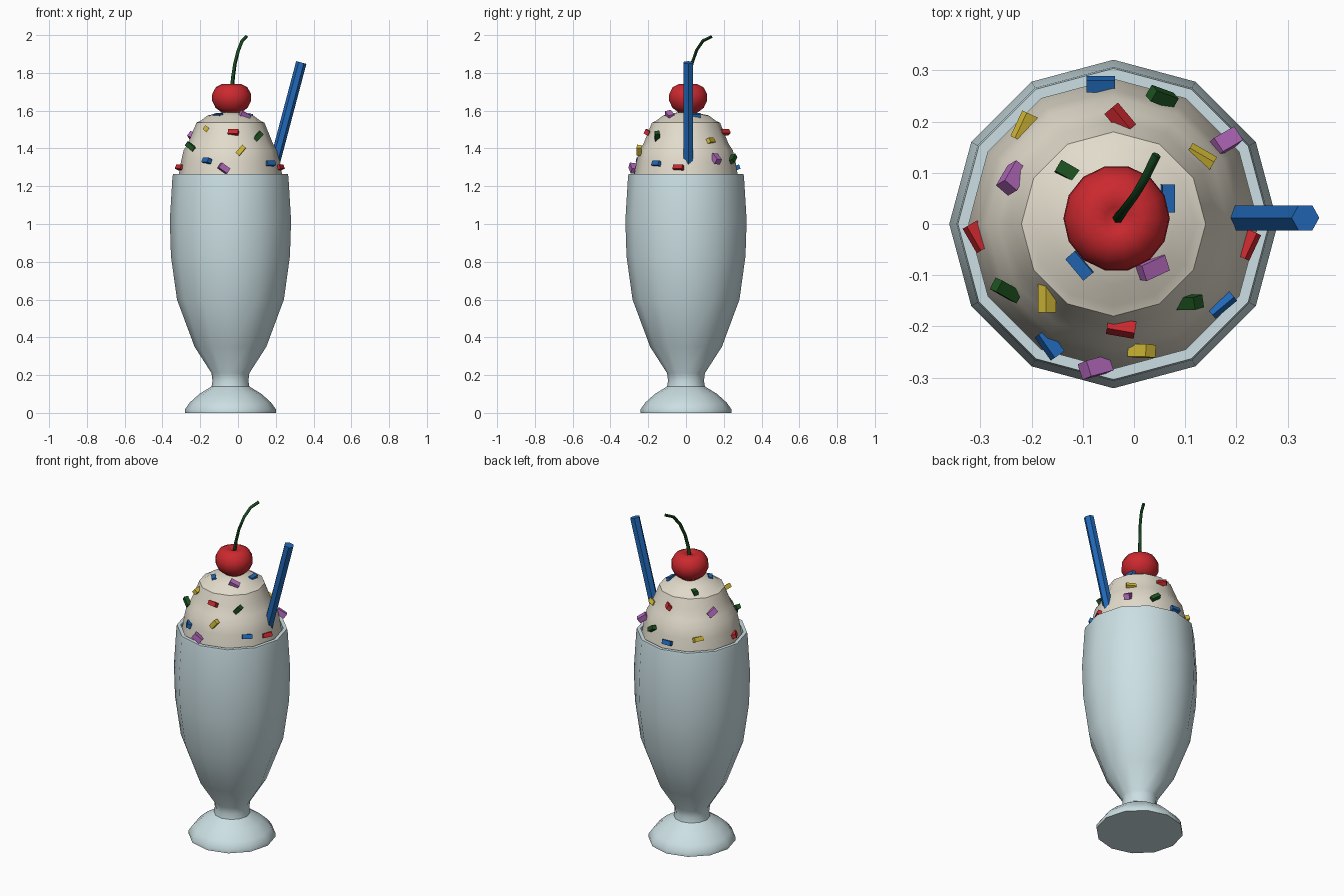
import bpy, bmesh, math
from mathutils import Vector, Matrix

if "Cube" in bpy.data.objects:
    bpy.data.objects.remove(bpy.data.objects["Cube"])

CX = -0.04  # axis of the glass


def material(name, r, g, b):
    m = bpy.data.materials.new(name)
    m.diffuse_color = (r, g, b, 1)
    m.use_nodes = True
    m.node_tree.nodes["Principled BSDF"].inputs["Base Color"].default_value = m.diffuse_color
    return m


GLASS = material("pale_glass", 0.60, 0.74, 0.77)
CREAM = material("cream", 0.76, 0.71, 0.60)
RED = material("cherry_red", 0.60, 0.022, 0.028)
STEM = material("stem_green", 0.008, 0.065, 0.014)
BLUE = material("blue", 0.015, 0.14, 0.48)
GREEN = material("green", 0.012, 0.085, 0.014)
YELLOW = material("yellow", 0.70, 0.52, 0.04)
PURPLE = material("purple", 0.45, 0.14, 0.50)


def finish(name, bm, mat, smooth=None):
    bmesh.ops.recalc_face_normals(bm, faces=bm.faces)
    me = bpy.data.meshes.new(name)
    bm.to_mesh(me)
    bm.free()
    me.materials.append(mat)
    ob = bpy.data.objects.new(name, me)
    bpy.context.collection.objects.link(ob)
    if smooth:
        bpy.ops.object.select_all(action='DESELECT')
        ob.select_set(True)
        bpy.context.view_layer.objects.active = ob
        bpy.ops.object.shade_smooth_by_angle(angle=math.radians(smooth))
    return ob


def skin(bm, rings):
    """Bridge rings of vertices; a ring of one vertex is a pole."""
    for a, b in zip(rings, rings[1:]):
        n = max(len(a), len(b))
        for i in range(n):
            j = (i + 1) % n
            if len(a) == 1:
                bm.faces.new((a[0], b[j], b[i]))
            elif len(b) == 1:
                bm.faces.new((a[i], a[j], b[0]))
            else:
                bm.faces.new((a[i], a[j], b[j], b[i]))


def lathe(name, profile, mat, cx, cy=0.0, sides=12, smooth=40):
    bm = bmesh.new()
    rings = []
    for r, z in profile:
        if r == 0:
            rings.append([bm.verts.new((cx, cy, z))])
        else:
            rings.append([bm.verts.new((cx + r * math.cos(math.tau * i / sides),
                                        cy + r * math.sin(math.tau * i / sides), z))
                          for i in range(sides)])
    skin(bm, rings)
    return finish(name, bm, mat, smooth)


def tube(name, path, radii, sides, mat, smooth=None):
    bm = bmesh.new()
    pts = [Vector(p) for p in path]
    rings = []
    for k, p in enumerate(pts):
        d = (pts[min(k + 1, len(pts) - 1)] - pts[max(k - 1, 0)]).normalized()
        v = d.cross(Vector((1, 0, 0))).normalized()
        u = v.cross(d)
        rings.append([bm.verts.new(p + radii[k] * (u * math.cos(math.tau * i / sides)
                                                   + v * math.sin(math.tau * i / sides)))
                      for i in range(sides)])
    skin(bm, rings)
    bm.faces.new(rings[0])
    bm.faces.new(rings[-1])
    return finish(name, bm, mat, smooth)


# Footed glass with a thin rim and inner wall
lathe("glass", [(0, 0), (0.24, 0), (0.24, 0.02), (0.215, 0.055), (0.165, 0.10), (0.10, 0.14),
                (0.095, 0.17), (0.10, 0.21), (0.19, 0.35), (0.283, 0.60), (0.315, 0.83),
                (0.321, 1.02), (0.307, 1.25), (0.304, 1.265), (0.283, 1.265),
                (0.293, 1.02), (0.285, 0.83), (0, 0.80)], GLASS, CX)

# Whipped cream dome in soft tiers
lathe("whipped_cream", [(0, 1.0), (0.285, 1.0), (0.284, 1.20), (0.272, 1.27), (0.262, 1.33),
                        (0.248, 1.39), (0.225, 1.425), (0.203, 1.48), (0.180, 1.537),
                        (0.160, 1.545), (0.120, 1.575), (0, 1.60)], CREAM, CX)

# Cherry with a dimple
lathe("cherry", [(0, 1.583), (0.05, 1.589), (0.085, 1.615), (0.104, 1.655), (0.102, 1.69),
                 (0.083, 1.725), (0.05, 1.741), (0.022, 1.735), (0, 1.722)],
      RED, -0.034, 0.011, sides=14, smooth=60)

# Curved stem
tube("cherry_stem", [(-0.032, 0.011, 1.715), (-0.026, 0.018, 1.78), (-0.016, 0.032, 1.85),
                     (0.002, 0.056, 1.92), (0.022, 0.09, 1.97), (0.044, 0.135, 1.992)],
     [0.011, 0.010, 0.009, 0.009, 0.009, 0.009], 6, STEM, 60)

# Leaning hexagonal straw
tube("straw", [(0.18, 0.012, 1.27), (0.335, 0.012, 1.855)], [0.028, 0.028], 6, BLUE)

# Sprinkles by colour: x, y, z, heading and rise in degrees
SPRINKLES = {
    "blue": (BLUE, [(-0.065, 0.273, 1.30, 0, 0), (0.065, 0.05, 1.572, 90, 0),
                    (-0.105, -0.08, 1.572, -50, 0), (0.17, -0.155, 1.32, 40, 0),
                    (-0.165, -0.235, 1.335, -55, 0)]),
    "green": (GREEN, [(0.055, 0.248, 1.345, -20, -35), (-0.125, 0.10, 1.56, -30, 0),
                      (-0.25, -0.13, 1.41, -30, -35), (0.107, -0.153, 1.465, 0, 45)]),
    "red": (RED, [(-0.027, 0.205, 1.485, -50, 0), (-0.307, -0.025, 1.30, -60, 0),
                  (0.222, -0.04, 1.30, 65, 0), (-0.025, -0.203, 1.485, -10, 0)]),
    "yellow": (YELLOW, [(-0.215, 0.19, 1.33, 65, 0), (0.13, 0.13, 1.44, -30, 0),
                        (-0.17, -0.145, 1.505, 90, 0), (0.015, -0.248, 1.39, 0, 50)]),
    "purple": (PURPLE, [(0.178, 0.16, 1.345, 30, -35), (-0.238, 0.09, 1.46, 60, -35),
                        (0.035, -0.085, 1.575, 25, -25), (-0.075, -0.28, 1.295, 15, -35)]),
}
for colour, (mat, spots) in SPRINKLES.items():
    bm = bmesh.new()
    w = 0.032 if colour == "purple" else 0.025
    for x, y, z, yaw, rise in spots:
        a, b = math.radians(yaw), math.radians(rise)
        d = Vector((math.cos(a) * math.cos(b), math.sin(a) * math.cos(b), math.sin(b)))
        out = Vector((x - CX, y, 0.1 if z < 1.53 else 0.4))
        side = out.cross(d).normalized()
        up = d.cross(side)
        rot = Matrix((d, side, up)).transposed().to_4x4()
        bmesh.ops.create_cube(bm, size=1, matrix=Matrix.Translation((x, y, z)) @ rot
                              @ Matrix.Diagonal((0.055, w, w, 1)))
    finish("sprinkles_" + colour, bm, mat)
